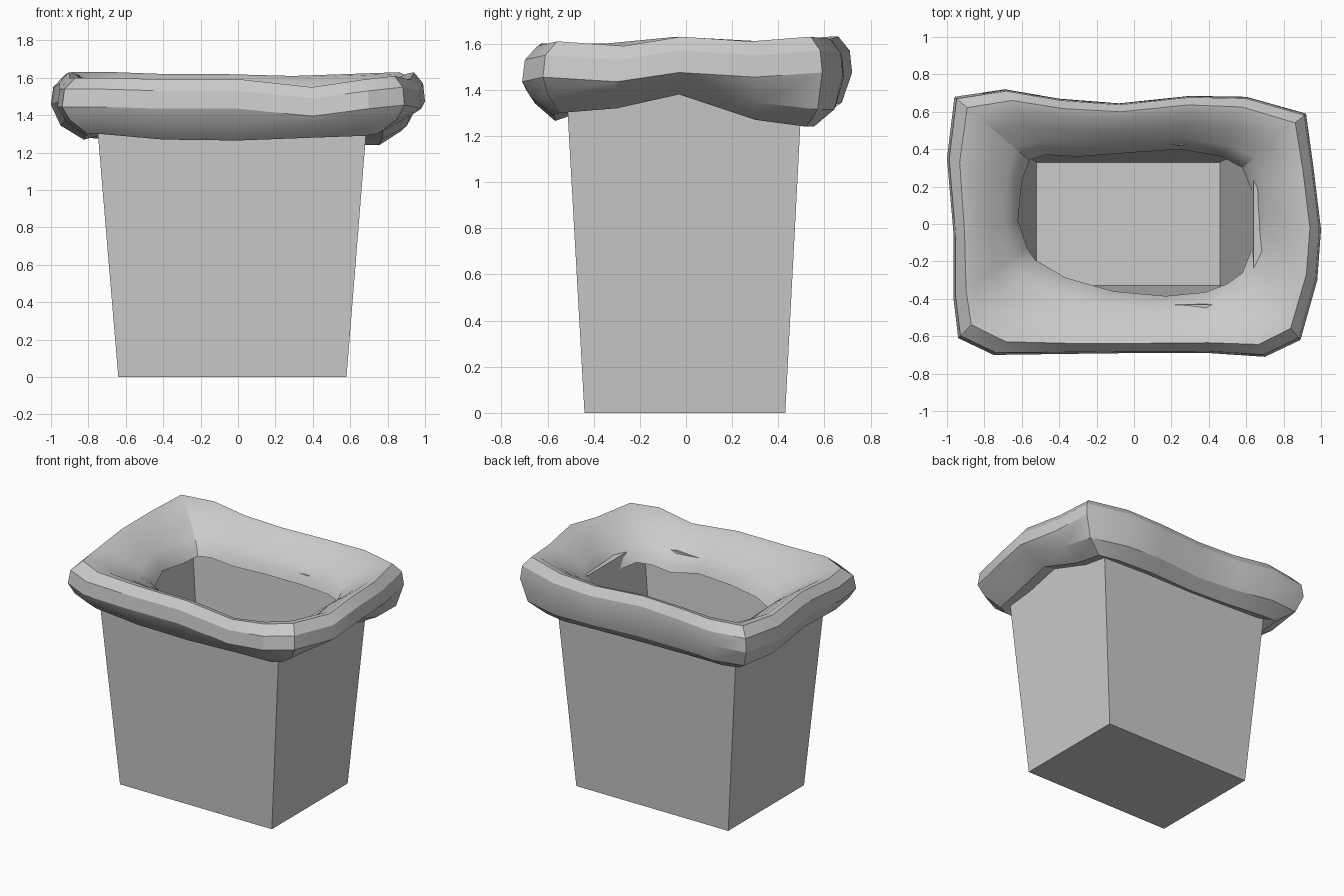
import bpy, bmesh
from mathutils import Vector


def make_object(name, rings, close_start, close_end):
    """Skin a stack of equal-length closed rings."""
    bm = bmesh.new()
    loops = [[bm.verts.new(p) for p in ring] for ring in rings]
    n = len(rings[0])
    for a, b in zip(loops, loops[1:]):
        for i in range(n):
            j = (i + 1) % n
            bm.faces.new((a[i], a[j], b[j], b[i]))
    if close_start:
        bm.faces.new(loops[0][::-1])
    if close_end:
        bm.faces.new(loops[-1])
    bmesh.ops.recalc_face_normals(bm, faces=bm.faces)
    mesh = bpy.data.meshes.new(name)
    bm.to_mesh(mesh)
    bm.free()
    obj = bpy.data.objects.new(name, mesh)
    bpy.context.collection.objects.link(obj)
    return obj


def rect(x0, x1, y0, y1, z):
    return [(x0, y0, z), (x1, y0, z), (x1, y1, z), (x0, y1, z)]


# Tapered bin: outer wall, rim, inner wall and floor
make_object("bin", [
    rect(-0.64, 0.58, -0.44, 0.43, 0),
    rect(-0.76, 0.695, -0.52, 0.505, 1.43),
    rect(-0.66, 0.64, -0.43, 0.42, 1.43),
    rect(-0.52, 0.46, -0.33, 0.33, 0.12),
], True, True)

# Liner stations, anticlockwise: outer x, y, hole x, y, lower z, crest z
STATIONS = [
    (1.00, -0.03, 0.65, 0.02, 1.38, 1.63),
    (0.96, 0.30, 0.63, 0.18, 1.27, 1.61),
    (0.92, 0.59, 0.58, 0.30, 1.24, 1.63),
    (0.60, 0.68, 0.47, 0.36, 1.24, 1.62),
    (0.30, 0.685, 0.25, 0.40, 1.25, 1.61),
    (-0.08, 0.645, -0.04, 0.38, 1.25, 1.62),
    (-0.40, 0.67, -0.30, 0.36, 1.26, 1.62),
    (-0.69, 0.72, -0.47, 0.37, 1.27, 1.63),
    (-0.96, 0.68, -0.56, 0.34, 1.28, 1.63),
    (-1.00, 0.35, -0.60, 0.23, 1.27, 1.61),
    (-0.965, -0.05, -0.62, 0.02, 1.30, 1.63),
    (-0.965, -0.40, -0.57, -0.13, 1.29, 1.60),
    (-0.94, -0.61, -0.53, -0.19, 1.30, 1.60),
    (-0.75, -0.70, -0.37, -0.285, 1.30, 1.60),
    (-0.40, -0.695, -0.11, -0.36, 1.27, 1.59),
    (0.00, -0.69, 0.17, -0.385, 1.265, 1.59),
    (0.40, -0.69, 0.38, -0.365, 1.28, 1.55),
    (0.70, -0.71, 0.50, -0.32, 1.29, 1.59),
    (0.89, -0.62, 0.58, -0.26, 1.30, 1.61),
    (0.98, -0.30, 0.635, -0.12, 1.32, 1.59),
]

# Folded cross-section of the liner at every station
sections = []
for ox, oy, hx, hy, low, top in STATIONS:
    outer, hole = Vector((ox, oy)), Vector((hx, hy))
    wall = Vector((min(max(ox, -0.73), 0.665), min(max(oy, -0.5), 0.485)))
    wall = wall.lerp(outer, 0.05)
    profile = [
        (wall, low + 0.02),
        (wall.lerp(outer, 0.32), low),
        (wall.lerp(outer, 0.8), low + 0.075),
        (outer, top - 0.155),
        (outer.lerp(hole, 0.03), top - 0.06),
        (outer.lerp(hole, 0.17), top),
        (outer.lerp(hole, 0.30), top - 0.01),
        (outer.lerp(hole, 0.55), top - 0.07),
        (outer.lerp(hole, 0.80), top - 0.135),
        (outer.lerp(hole, 0.93), top - 0.19),
        (hole, top - 0.25),
    ]
    sections.append([(p.x, p.y, z) for p, z in profile])

liner = make_object("bag_liner", list(zip(*sections)), False, False)
bpy.context.view_layer.objects.active = liner
liner.select_set(True)
bpy.ops.object.shade_smooth_by_angle(angle=0.45)
